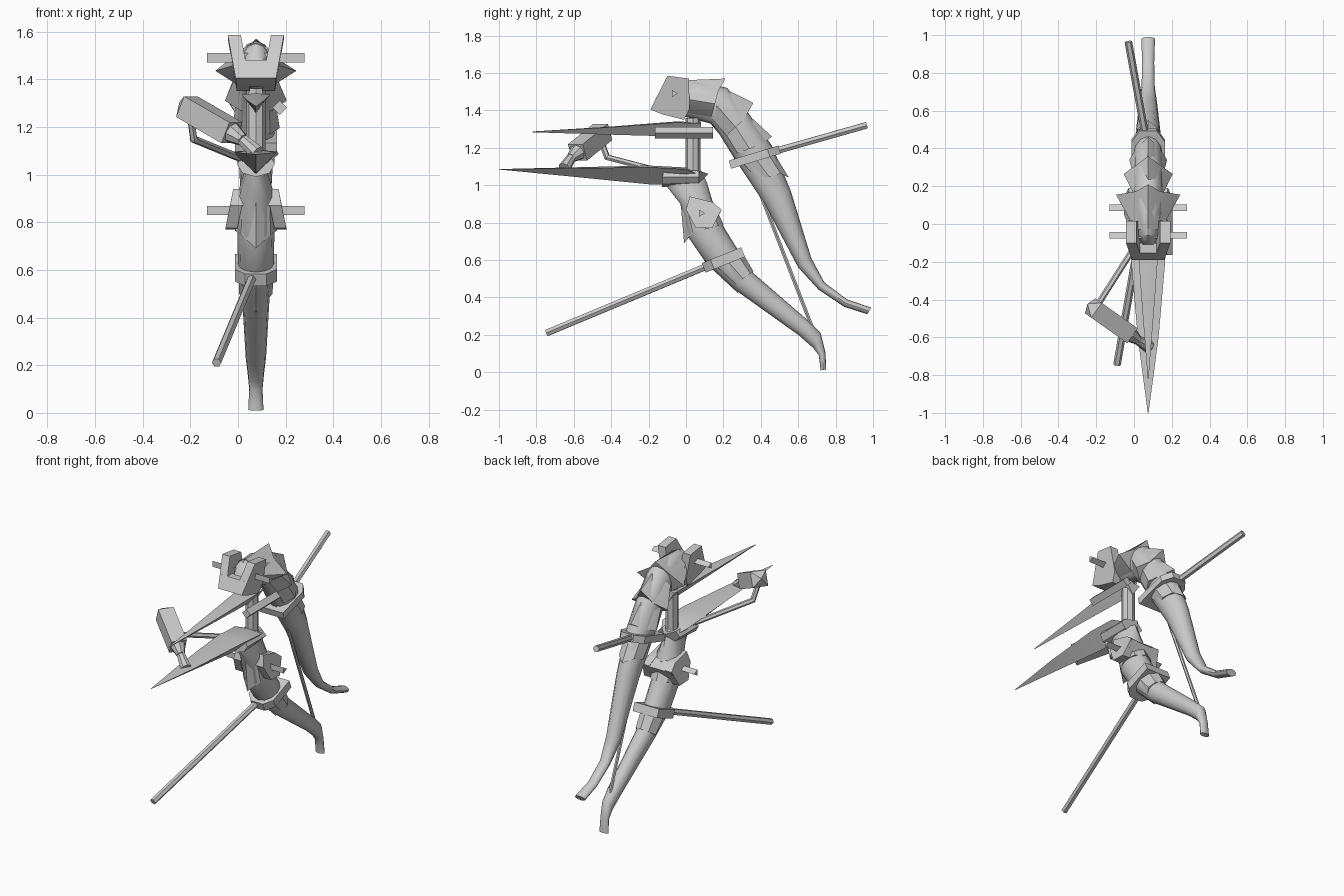
import bpy, bmesh, math
from mathutils import Vector

if "Cube" in bpy.data.objects:
    bpy.data.objects.remove(bpy.data.objects["Cube"])

CX = 0.075  # plane of symmetry of the main body
grey = bpy.data.materials.new("grey metal")
grey.diffuse_color = (0.6, 0.6, 0.6, 1)
grey.use_nodes = True
grey.node_tree.nodes["Principled BSDF"].inputs["Base Color"].default_value = grey.diffuse_color


def make(name, verts, faces, smooth=None):
    me = bpy.data.meshes.new(name)
    me.from_pydata([tuple(v) for v in verts], [], faces)
    bm = bmesh.new()
    bm.from_mesh(me)
    bmesh.ops.recalc_face_normals(bm, faces=bm.faces)
    bm.to_mesh(me)
    bm.free()
    me.materials.append(grey)
    ob = bpy.data.objects.new(name, me)
    bpy.context.collection.objects.link(ob)
    if smooth:
        bpy.ops.object.select_all(action='DESELECT')
        ob.select_set(True)
        bpy.context.view_layer.objects.active = ob
        bpy.ops.object.shade_smooth_by_angle(angle=math.radians(smooth))
    return ob


def loft(name, rings, smooth=None):
    n = len(rings[0])
    verts = [v for r in rings for v in r]
    faces = [(i * n + k, i * n + (k + 1) % n, (i + 1) * n + (k + 1) % n, (i + 1) * n + k)
             for i in range(len(rings) - 1) for k in range(n)]
    faces += [tuple(range(n)), tuple(range(len(verts) - n, len(verts)))]
    return make(name, verts, faces, smooth)


def oval(y1, z1, y2, z2, hx, n):
    """Oval ring spanning two side-profile points, with half width hx."""
    c = Vector((CX, (y1 + y2) / 2, (z1 + z2) / 2))
    up = Vector((0, (y2 - y1) / 2, (z2 - z1) / 2))
    return [c + Vector((hx * math.cos(a), 0, 0)) + up * math.sin(a)
            for a in (2 * math.pi * k / n for k in range(n))]


def scale(name, start, end, tip, side):
    """Flared armour sleeve with a point on the outside and on both sides."""
    a, b = oval(*start, 8), oval(*end, 8)
    b[2] = Vector((CX, *tip))
    for k, s in ((0, 1), (4, -1)):
        b[k].x = CX + s * side
    return loft(name, [a, b], 25)


def rod(name, p, q, r1, r2=None, n=6, turn=0.0):
    p, q = Vector(p), Vector(q)
    rot = (q - p).to_track_quat('Z', 'Y')
    ring = lambda c, r: [c + rot @ Vector((r * math.cos(a), r * math.sin(a), 0))
                         for a in (turn + 2 * math.pi * k / n for k in range(n))]
    return loft(name, [ring(p, r1), ring(q, r2 or r1)], 40 if n > 6 else None)


def prism(name, pts, inner=None, sign=1):
    """pts are (y, z, half width); with inner, a plate on one side only."""
    a = [(CX + sign * h, y, z) for y, z, h in pts]
    b = [(CX + (sign * (h - inner) if inner else -h), y, z) for y, z, h in pts]
    return loft(name, [a, b])


# upper and lower limbs
upper = [(-.12, 1.45, -.10, 1.5, .03), (-.05, 1.38, -.06, 1.55, .06), (.05, 1.35, .07, 1.56, .075),
         (.13, 1.33, .22, 1.52, .08), (.18, 1.27, .33, 1.39, .08), (.26, 1.14, .46, 1.21, .078),
         (.42, .9, .56, .97, .065), (.60, .56, .67, .61, .048), (.71, .44, .74, .48, .035),
         (.845, .35, .86, .39, .032), (.97, .31, .99, .345, .036)]
lower = [(-.1, 1.03, .08, 1.08, .045), (-.1, .99, .11, 1.02, .05), (-.03, .9, .14, .92, .08),
         (.0, .74, .2, .78, .078), (.11, .58, .28, .65, .075), (.25, .45, .36, .53, .058),
         (.60, .2, .66, .27, .043), (.68, .13, .72, .21, .035), (.71, .09, .745, .11, .028),
         (.72, .01, .75, .015, .032)]
for name, data in (("upper_limb", upper), ("lower_limb", lower)):
    loft(name, [oval(*d, 12) for d in data], 40)

# spiked armour sleeves
scale("upper_scale_1", (-.02, 1.37, -.03, 1.56, .07), (.13, 1.34, .18, 1.53, .09), (.21, 1.57), .17)
scale("upper_scale_2", (.13, 1.33, .2, 1.52, .08), (.2, 1.25, .33, 1.37, .09), (.36, 1.44), .13)
scale("upper_scale_3", (.19, 1.26, .33, 1.38, .08), (.25, 1.16, .43, 1.23, .085), (.46, 1.26), .10)
scale("upper_scale_4", (.25, 1.14, .46, 1.19, .08), (.36, 1.02, .53, 1.07, .075), (.55, 1.04), .078)
scale("lower_scale_1", (.15, .9, -.03, .92, .08), (.2, .79, .01, .74, .088), (-.01, .69), .088)
scale("lower_scale_2", (.29, .66, .11, .58, .075), (.36, .54, .25, .46, .065), (.28, .42), .07)
scale("neck_scale", (-.13, .99, -.12, 1.1, .08), (.07, 1.0, .07, 1.09, .07), (.12, 1.06), .08)

# long blades: pointed lofts with a flat top and a keel
def blade(name, stations):
    loft(name, [[(CX - h, y, t), (CX, y, t + h * .1), (CX + h, y, t), (CX + h * .5, y, (t + k) / 2),
                 (CX, y, k), (CX - h * .5, y, (t + k) / 2)] for y, t, k, h in stations], 30)

blade("lower_blade", [(-1, 1.086, 1.084, .002), (-.6, 1.09, 1.045, .055),
                      (-.2, 1.096, 1.005, .09), (.0, 1.085, 1.0, .095), (.06, 1.06, 1.02, .06)])
blade("upper_blade", [(-.82, 1.287, 1.283, .002), (-.4, 1.31, 1.27, .035),
                      (-.05, 1.335, 1.26, .06), (.08, 1.33, 1.255, .05)])
rod("post", (CX, .037, 1.05), (CX, .037, 1.36), .04, n=8)
rod("side_bar", (.175, -.165, 1.28), (.175, .145, 1.28), .03, n=4)

# guards around the two joints, with triangular pegs
for s, side in ((1, "right"), (-1, "left")):
    prism("upper_guard_" + side, [(-.1, 1.585, .118), (.015, 1.57, .118), (.02, 1.41, .09),
          (-.01, 1.35, .08), (-.13, 1.38, .082), (-.19, 1.405, .085)], .055, s)
    prism("lower_guard_" + side, [(.0, .87, .108), (.02, .94, .095), (.14, .91, .095),
          (.19, .87, .105), (.14, .77, .128), (.05, .775, .128)], .05, s)
prism("upper_guard_front", [(-.19, 1.405, .085), (-.153, 1.48, .095), (-.1, 1.48, .095),
                            (-.09, 1.37, .08), (-.13, 1.38, .08)])
prism("lower_guard_top", [(.0, .87, .1), (.02, .935, .09), (.14, .905, .09), (.19, .865, .1), (.16, .81, .1)])
for name, y, z in (("upper_peg", -.065, 1.49), ("lower_peg", .08, .85)):
    rod(name, (-.13, y, z), (.28, y, z), .022, n=3)

# cuffs with a long rod each
def cuff(name, back, front, thick):
    b, f = Vector((CX, *back)), Vector((CX, *front))
    d = f - b
    up = Vector((0, -d.z, d.y)).normalized() * thick / 2
    shape = [(-.088, 0), (.088, 0), (.088, .78), (.045, 1), (-.045, 1), (-.088, .78)]
    loft(name, [[b + d * v + Vector((x, 0, 0)) + up * s for x, v in shape] for s in (-1, 1)])

cuff("upper_cuff", (.235, 1.11), (.5, 1.19), .045)
cuff("lower_cuff", (.305, .642), (.095, .558), .055)
rod("upper_rod", (.06, .47, 1.18), (-.03, .965, 1.32), .02)
rod("lower_rod", (.06, .12, .57), (-.09, -.745, .21), .02)
rod("thin_link", (CX, .38, 1.0), (CX, .69, .2), .011)

# slanted hammer block with pyramid end, neck and bent arm
far, near = Vector((-.215, -.445, 1.285)), Vector((-.025, -.58, 1.175))
out = (far - near).normalized()
rod("hammer_block", near, far, .068, n=4, turn=math.pi / 4)
rod("hammer_cap", far, far + out * .04, .068, .004, n=4, turn=math.pi / 4)
rod("hammer_neck_top", near, (.02, -.615, 1.145), .045, .026, n=8)
rod("hammer_neck", (.02, -.615, 1.145), (.08, -.65, 1.09), .026, .034, n=8)
rod("bent_arm_top", (-.2, -.46, 1.25), (-.185, -.42, 1.145), .016)
rod("bent_arm", (-.19, -.425, 1.15), (.03, -.08, 1.06), .016)
